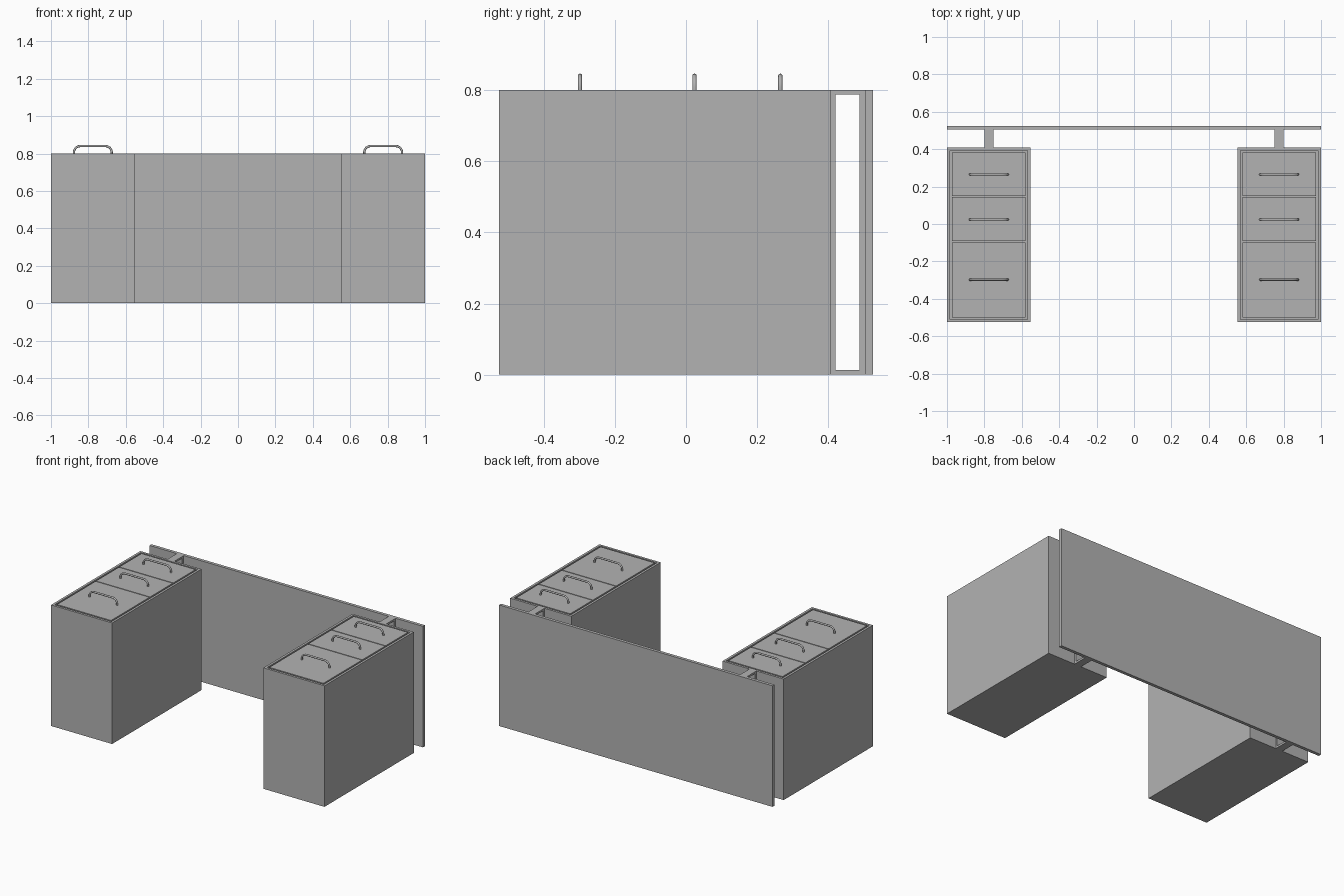
import bpy, bmesh, math
from mathutils import Vector

old = bpy.data.objects.get("Cube")
if old:
    bpy.data.objects.remove(old)

grey = bpy.data.materials.new("plain grey")
grey.use_nodes = True
grey.diffuse_color = (0.45, 0.45, 0.45, 1)
grey.node_tree.nodes["Principled BSDF"].inputs["Base Color"].default_value = (0.45, 0.45, 0.45, 1)

H = 0.80                                  # depth of the desk, lying on its back
SIDES = (("left", 1), ("right", -1))


def finish(name, bm):
    bmesh.ops.recalc_face_normals(bm, faces=bm.faces)
    mesh = bpy.data.meshes.new(name)
    bm.to_mesh(mesh)
    bm.free()
    mesh.materials.append(grey)
    obj = bpy.data.objects.new(name, mesh)
    bpy.context.collection.objects.link(obj)
    return obj


def add_box(bm, x, y, z):
    """Add a box spanning three (low, high) ranges."""
    verts = bmesh.ops.create_cube(bm, size=1)["verts"]
    for v in verts:
        v.co = Vector([(a + b) / 2 + c * (b - a) for c, (a, b) in zip(v.co, (x, y, z))])
    return verts


def span(side, low, high):
    return tuple(sorted((side * low, side * high)))


def box(name, x, y, z):
    bm = bmesh.new()
    add_box(bm, x, y, z)
    return finish(name, bm)


def cabinet(name, side):
    """Hollow case with its open mouth facing up."""
    bm = bmesh.new()
    add_box(bm, span(side, 0.553, 1.0), (-0.525, 0.408), (0, H))
    top = max(bm.faces, key=lambda f: f.calc_center_median().z)
    bmesh.ops.inset_region(bm, faces=[top], thickness=0.022)
    floor = bmesh.ops.extrude_discrete_faces(bm, faces=[top])["faces"][0]
    bmesh.ops.translate(bm, verts=floor.verts, vec=(0, 0, 0.025 - H))
    return finish(name, bm)


def handle(name, cx, y):
    """Round bar bent into a bracket with rounded corners."""
    half, rise, bend, radius = 0.101, 0.04, 0.033, 0.006
    path = [(-half, -0.002)]
    for sign, start in ((-1, 180), (1, 90)):
        for i in range(7):
            a = math.radians(start - i * 15)
            path.append((sign * (half - bend) + bend * math.cos(a),
                         rise - bend + bend * math.sin(a)))
    path.append((half, -0.002))
    bm = bmesh.new()
    rings = []
    for i, (px, pz) in enumerate(path):
        ax, az = path[max(i - 1, 0)]
        bx, bz = path[min(i + 1, len(path) - 1)]
        tangent = Vector((bx - ax, 0, bz - az)).normalized()
        side, up = Vector((0, 1, 0)), tangent.cross(Vector((0, 1, 0)))
        centre = Vector((cx + px, y, H + pz))
        rings.append([bm.verts.new(centre + radius * (math.cos(t) * side + math.sin(t) * up))
                      for t in (k * math.tau / 12 for k in range(12))])
    for a, b in zip(rings, rings[1:]):
        for k in range(12):
            n = (k + 1) % 12
            bm.faces.new((a[k], a[n], b[n], b[k])).smooth = True
    for ring in (rings[0], rings[-1]):
        bm.faces.new(ring)
    return finish(name, bm)


# Desk top, standing upright along the back
box("desk_top", (-1, 1), (0.504, 0.525), (0, H))

# Drawer ranges along y and the matching handle positions
DRAWERS = (("upper", 0.151, 0.383, 0.265),
           ("middle", -0.092, 0.145, 0.024),
           ("lower", -0.499, -0.098, -0.298))

for label, s in SIDES:
    cabinet(label + "_cabinet", s)

    # Drawers and pulls
    for part, low, high, grip in DRAWERS:
        box(f"{label}_{part}_drawer", span(s, 0.579, 0.974), (low, high), (0.03, H))
        handle(f"{label}_{part}_handle", s * 0.776, grip)

    # Rectangular support frame between cabinet and desk top
    bm = bmesh.new()
    x = span(s, 0.75, 0.80)
    add_box(bm, x, (0.408, 0.420), (0, H))
    add_box(bm, x, (0.488, 0.504), (0, H))
    add_box(bm, x, (0.420, 0.488), (0, 0.013))
    add_box(bm, x, (0.420, 0.488), (H - 0.012, H))
    finish(label + "_support_frame", bm)
